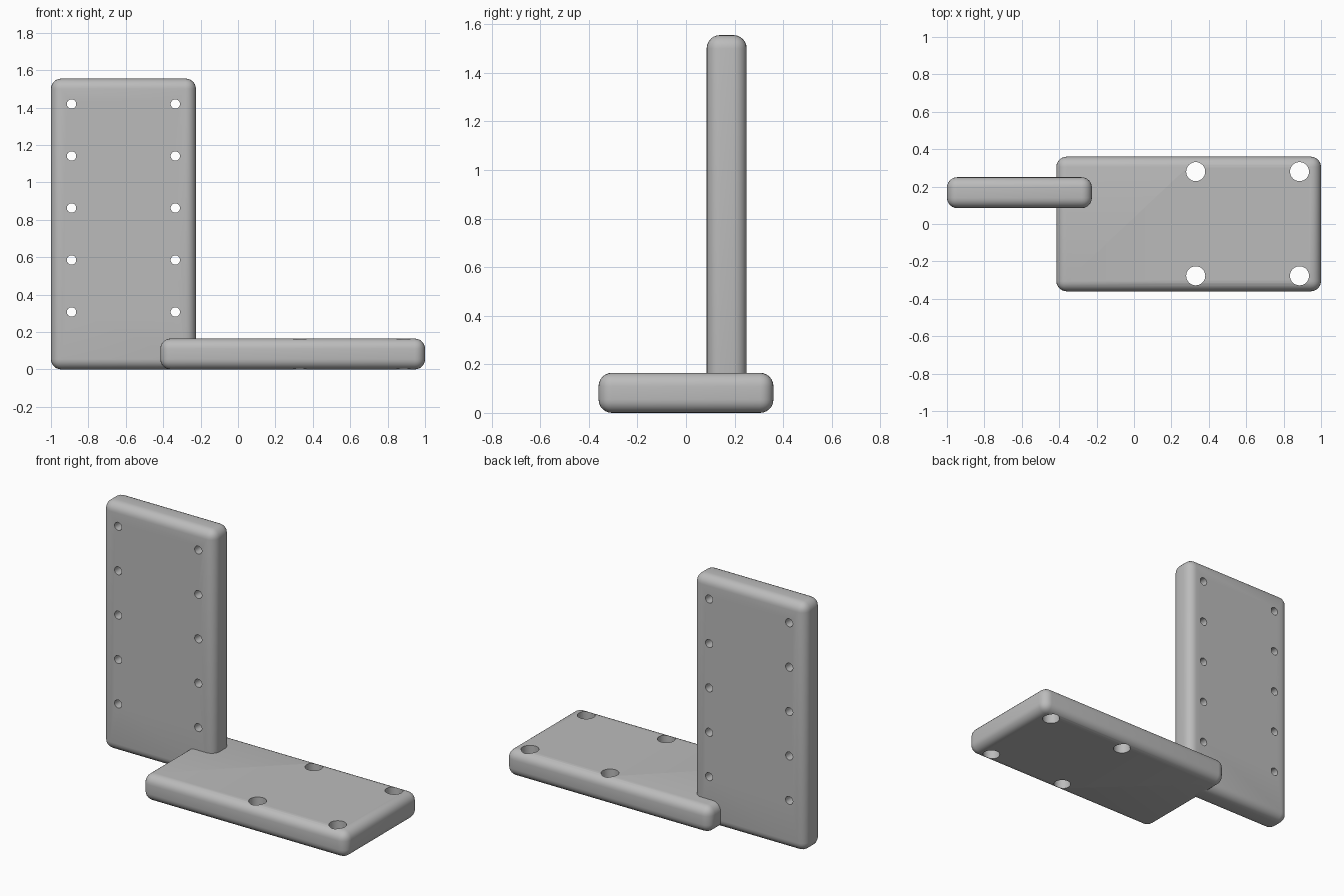
import bpy
import math

if "Cube" in bpy.data.objects:
    bpy.data.objects.remove(bpy.data.objects["Cube"], do_unlink=True)

grey = bpy.data.materials.new("plain grey")
grey.use_nodes = True
COLOUR = (0.5, 0.5, 0.5, 1)
grey.diffuse_color = COLOUR
grey.node_tree.nodes["Principled BSDF"].inputs["Base Color"].default_value = COLOUR


def activate(obj):
    bpy.ops.object.select_all(action="DESELECT")
    obj.select_set(True)
    bpy.context.view_layer.objects.active = obj


def rounded_plate(name, low, high, radius=0.055):
    """Box between two corners with every edge rounded."""
    centre = [(a + b) / 2 for a, b in zip(low, high)]
    bpy.ops.mesh.primitive_cube_add(size=1, location=centre)
    plate = bpy.context.object
    plate.name = name
    plate.scale = [b - a for a, b in zip(low, high)]
    bpy.ops.object.transform_apply(location=True, rotation=False, scale=True)
    plate.data.materials.append(grey)
    bevel = plate.modifiers.new("rounded edges", "BEVEL")
    bevel.width = radius
    bevel.segments = 6
    bpy.ops.object.modifier_apply(modifier=bevel.name)
    return plate


def drill(plate, centres, radius, rotation=(0, 0, 0)):
    """Cut round through holes, then shade smooth between sharp edges."""
    for centre in centres:
        bpy.ops.mesh.primitive_cylinder_add(vertices=32, radius=radius, depth=0.4,
                                            location=centre, rotation=rotation)
        cutter = bpy.context.object
        cutter.name = "hole_cutter"
        cutter.hide_render = True
        cutter.data.materials.append(grey)
        activate(plate)
        cut = plate.modifiers.new("hole", "BOOLEAN")
        cut.operation = "DIFFERENCE"
        cut.solver = "EXACT"
        cut.object = cutter
        bpy.ops.object.modifier_apply(modifier=cut.name)
        bpy.data.objects.remove(cutter, do_unlink=True)
    activate(plate)
    bpy.ops.object.shade_smooth_by_angle(angle=math.radians(30))


# Flat base plate with four large bolt holes
base = rounded_plate("base_plate", (-0.415, -0.36, 0), (1, 0.36, 0.165))
drill(base, [(x, y, 0.08) for x in (0.33, 0.885) for y in (-0.277, 0.28)], 0.051)

# Upright plate with two columns of small screw holes
upright = rounded_plate("upright_plate", (-1, 0.085, 0), (-0.225, 0.25, 1.555))
drill(upright, [(x, 0.167, 0.307 + row * 0.278) for x in (-0.89, -0.335) for row in range(5)],
      0.025, (math.pi / 2, 0, 0))
